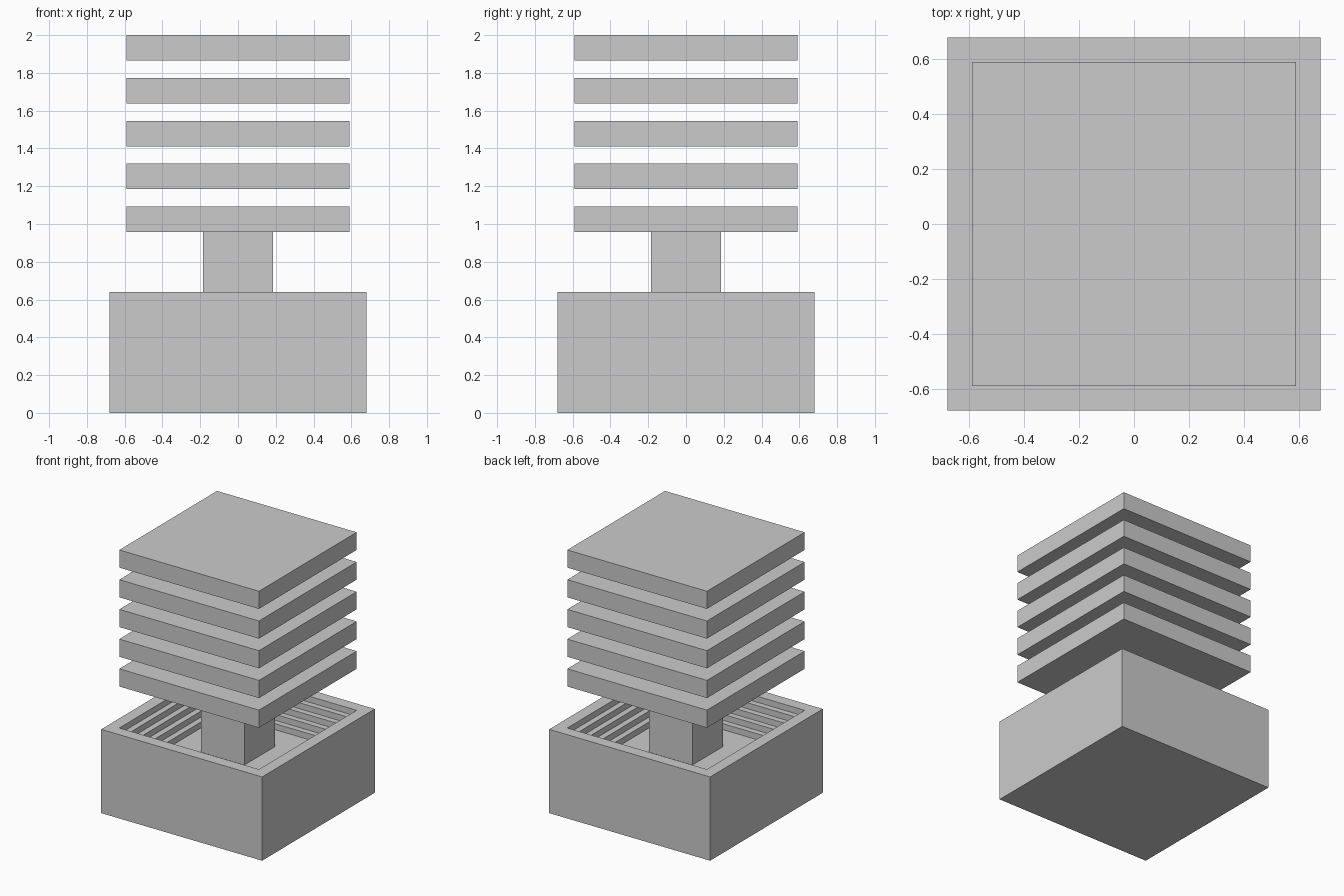
import bpy, bmesh

if "Cube" in bpy.data.objects:
    bpy.data.objects.remove(bpy.data.objects["Cube"])


def box(name, half, z0, z1):
    bpy.ops.mesh.primitive_cube_add(size=1, location=(0, 0, (z0 + z1) / 2))
    ob = bpy.context.object
    ob.name = name
    ob.scale = (2 * half, 2 * half, z1 - z0)
    bpy.ops.object.transform_apply(location=False, rotation=False, scale=True)
    return ob


def square_loft(name, profile):
    """Skin a stack of square rings given as (half width, height), capped at both ends."""
    bm = bmesh.new()
    rings = [[bm.verts.new((sx * h, sy * h, z))
              for sx, sy in ((-1, -1), (1, -1), (1, 1), (-1, 1))]
             for h, z in profile]
    for a, b in zip(rings, rings[1:]):
        for i in range(4):
            j = (i + 1) % 4
            bm.faces.new((a[i], a[j], b[j], b[i]))
    bm.faces.new(rings[0][::-1])
    bm.faces.new(rings[-1])
    bmesh.ops.recalc_face_normals(bm, faces=bm.faces)
    me = bpy.data.meshes.new(name)
    bm.to_mesh(me)
    bm.free()
    ob = bpy.data.objects.new(name, me)
    bpy.context.collection.objects.link(ob)
    return ob


# Base: block with a square well stepping down to its floor
TOP, FLOOR, STEPS, TREAD = 0.64, 0.41, 5, 0.045
riser = (TOP - FLOOR) / STEPS
profile = [(0.68, 0), (0.68, TOP)]
for i in range(STEPS):
    h = 0.59 - i * TREAD
    profile += [(h, TOP - i * riser), (h, TOP - (i + 1) * riser)]
square_loft("stepped_base", profile)

# Column rising from the well floor to the lowest plate
box("column", 0.185, FLOOR, 0.957)

# Five separate floating plates
for i in range(5):
    z = 0.957 + i * 0.227
    box(f"plate_{i + 1}", 0.59, z, z + 0.135)
